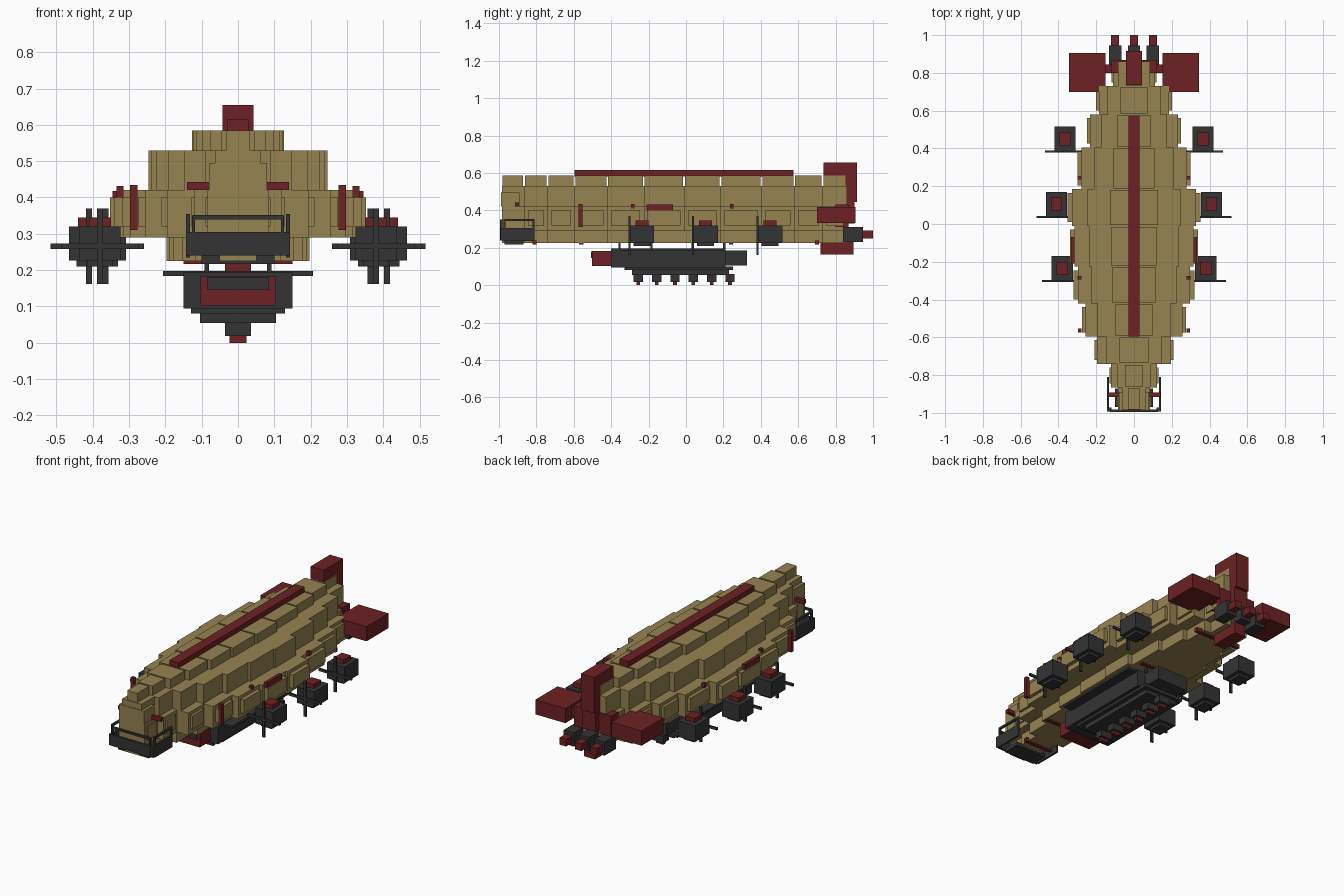
import bpy, bmesh
from mathutils import Matrix, Vector


def material(name, rgb):
    m = bpy.data.materials.new(name)
    m.diffuse_color = (*rgb, 1)
    return m


TAN = material("tan canvas", (0.31, 0.228, 0.083))
RED = material("dark red", (0.155, 0.0155, 0.017))
DARK = material("charcoal metal", (0.034, 0.034, 0.034))


def boxes(name, mat, items):
    """One object from boxes given as (x0, x1, y0, y1, z0, z1)."""
    bm = bmesh.new()
    for x0, x1, y0, y1, z0, z1 in items:
        centre = Vector(((x0 + x1) / 2, (y0 + y1) / 2, (z0 + z1) / 2))
        size = Vector((abs(x1 - x0), y1 - y0, z1 - z0))
        bmesh.ops.create_cube(bm, size=1, matrix=Matrix.Translation(centre) @ Matrix.Diagonal(size).to_4x4())
    me = bpy.data.meshes.new(name)
    bm.to_mesh(me)
    bm.free()
    me.materials.append(mat)
    ob = bpy.data.objects.new(name, me)
    bpy.context.collection.objects.link(ob)
    return ob


def mid(w, y0, y1, z0, z1):
    return (-w, w, y0, y1, z0, z1)


def pair(x0, x1, *rest):
    return [(x0, x1, *rest), (-x1, -x0, *rest)]


# Hull: stepped rings of stacked blocks
edges = [-0.985, -0.865, -0.74, -0.595, -0.42, -0.225, -0.01, 0.185, 0.405, 0.58, 0.73, 0.86]
widths = [0.09, 0.13, 0.21, 0.275, 0.32, 0.34, 0.352, 0.30, 0.25, 0.20, 0.12]
ring_base, ring_side, ring_shoulder, ring_crown = [], [], [], []
for w, a, b in zip(widths, edges, edges[1:]):
    ring_base.append(mid(w * 0.56, a, b, 0.225, 0.29))
    ring_side.append(mid(w * 0.93, a, b, 0.29, 0.42))
    ring_side.append(mid(w, a + 0.02, b - 0.02, 0.32, 0.40))
    ring_shoulder.append(mid(w * 0.70, a, b, 0.42, 0.53))
    ring_crown.append(mid(w * 0.36, a + 0.004, b - 0.006, 0.53, 0.585))
boxes("hull_base", TAN, ring_base)
boxes("hull_sides", TAN, ring_side)
boxes("hull_shoulders", TAN, ring_shoulder)
boxes("hull_crown", TAN, ring_crown)
boxes("nose_block", TAN, [mid(0.08, -0.988, -0.89, 0.42, 0.495)])

# Ridge along the crown
boxes("top_ridge", RED, [mid(0.03, -0.595, 0.575, 0.58, 0.615)])

# Nose gallery: thin walls with a long window opening
gallery = [mid(0.125, -0.995, -0.982, 0.24, 0.305), mid(0.125, -0.995, -0.982, 0.34, 0.352),
           mid(0.10, -0.97, -0.87, 0.217, 0.24)]
gallery += pair(0.118, 0.126, -0.995, -0.982, 0.24, 0.35)
gallery += pair(0.132, 0.143, -0.975, -0.81, 0.235, 0.305)
gallery += pair(0.132, 0.143, -0.975, -0.81, 0.343, 0.355)
for y in (-0.975, -0.82):
    gallery += pair(0.132, 0.143, y, y + 0.01, 0.235, 0.355)
gallery += pair(0.12, 0.143, -0.993, -0.972, 0.24, 0.305)
boxes("nose_gallery", DARK, gallery)
boxes("nose_struts", RED, pair(0.055, 0.14, -0.915, -0.893, 0.42, 0.442))

# Tail fins
boxes("upper_fin", RED, [mid(0.043, 0.735, 0.915, 0.445, 0.655)])
boxes("lower_fin", RED, [mid(0.036, 0.72, 0.895, 0.165, 0.24)])
boxes("side_fins", RED, pair(0.15, 0.345, 0.70, 0.905, 0.332, 0.418))
boxes("fin_spar", RED, [mid(0.155, 0.80, 0.845, 0.345, 0.40), mid(0.12, 0.80, 0.868, 0.31, 0.43),
                        mid(0.043, 0.84, 0.90, 0.33, 0.45)])

# Rear engines
rear, nozzles = [], []
for x in (-0.1, 0, 0.1):
    rear.append((x - 0.033, x + 0.033, 0.84, 0.945, 0.232, 0.312))
    nozzles.append((x - 0.021, x + 0.021, 0.94, 1.0, 0.25, 0.292))
boxes("rear_engines", DARK, rear)
boxes("rear_nozzles", RED, nozzles)

# Side engine pods with cross propellers
pods, caps, props = [], [], []
for x, y in ((0.38, -0.235), (0.41, 0.105), (0.365, 0.45)):
    pods += pair(x - 0.056, x + 0.056, y - 0.065, y + 0.065, 0.226, 0.32)
    pods += pair(x - 0.035, x + 0.035, y - 0.045, y + 0.045, 0.21, 0.23)
    caps += pair(x - 0.03, x + 0.03, y - 0.035, y + 0.035, 0.318, 0.345)
    props += pair(x - 0.106, x + 0.106, y - 0.072, y - 0.062, 0.258, 0.273)
    props += pair(x - 0.008, x + 0.008, y - 0.072, y - 0.062, 0.162, 0.37)
boxes("engine_pods", DARK, pods)
boxes("engine_caps", RED, caps)
boxes("propellers", DARK, props)

# Gondola under the hull
boxes("gondola_body", DARK, [
    mid(0.15, -0.40, 0.21, 0.095, 0.195), mid(0.10, 0.20, 0.325, 0.105, 0.185),
    mid(0.207, -0.35, 0.20, 0.184, 0.197), mid(0.105, -0.29, 0.23, 0.055, 0.095),
    mid(0.13, -0.33, 0.25, 0.08, 0.10)])
boxes("gondola_front", RED, [mid(0.103, -0.502, -0.40, 0.103, 0.182)])
boxes("gondola_window", DARK, [mid(0.086, -0.508, -0.50, 0.145, 0.18)])
hangers = []
for y in (-0.355, -0.185, 0.035, 0.205):
    hangers += pair(0.08, 0.092, y - 0.006, y + 0.006, 0.19, 0.23)
boxes("gondola_hangers", DARK, hangers)
turret_y = [-0.255 + i * 0.098 for i in range(6)]
boxes("belly_turrets", DARK, [mid(0.036, y - 0.025, y + 0.025, 0.018, 0.06) for y in turret_y])
boxes("turret_tips", RED, [mid(0.024, y - 0.01, y + 0.01, 0, 0.02) for y in turret_y])

# Red trim: belly bars, side posts, side plates and small lamps
boxes("belly_bars", RED, [mid(0.15, y - 0.011, y + 0.011, 0.217, 0.24) for y in (-0.56, 0.24, 0.70)]
      + [mid(0.09, -0.82, -0.80, 0.217, 0.24)])
boxes("side_posts", RED, pair(0.277, 0.297, -0.575, -0.553, 0.31, 0.435))
boxes("side_plates", RED, pair(0.315, 0.334, -0.21, -0.07, 0.40, 0.432))
lamps = []
for y in (-0.285, 0.245):
    lamps += pair(0.278, 0.298, y - 0.01, y + 0.01, 0.41, 0.435)
boxes("side_lamps", RED, lamps)
